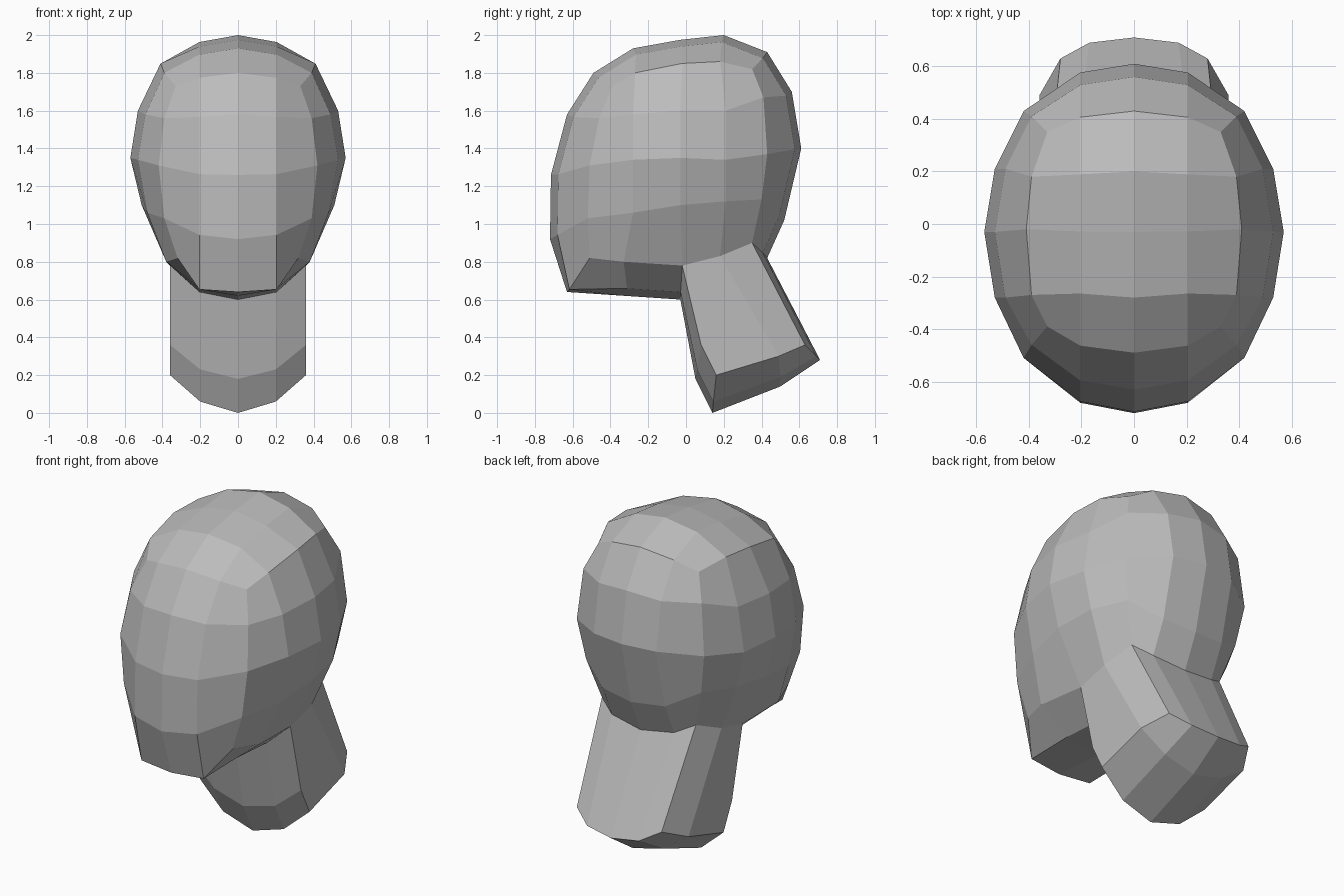
import bpy
import bmesh
from mathutils import Vector

cube = bpy.data.objects.get("Cube")
if cube:
    bpy.data.objects.remove(cube, do_unlink=True)

grey = bpy.data.materials.new("clay_grey")
grey.use_nodes = True
tone = (0.5, 0.5, 0.5, 1)
grey.diffuse_color = tone
grey.node_tree.nodes["Principled BSDF"].inputs["Base Color"].default_value = tone

bm = bmesh.new()


def face(*verts):
    bm.faces.new(verts)


def strip(row_a, row_b):
    """Bridge two equally long rows of vertices with quads."""
    for i in range(len(row_a) - 1):
        face(row_a[i], row_a[i + 1], row_b[i + 1], row_b[i])


# Centre profile (y, z): chin, up the face, over the crown, down the nape, under the jaw
# None marks the spot under the skull where the neck is joined
profile = [(-.63, .64), (-.72, .92), (-.715, 1.26), (-.63, 1.58),
           (-.49, 1.80), (-.28, 1.93), (-.03, 1.975), (.20, 2.0),
           (.43, 1.91), (.56, 1.70), (.61, 1.40), (.52, 1.02),
           (.43, .82), None, (-.03, .60), (-.33, .62)]

# Outer rim of the side of the head (x, y, z), in the same order
side_rim = [(.32, -.51, .82), (.39, -.52, 1.03), (.42, -.51, 1.31), (.39, -.46, 1.56),
            (.33, -.39, 1.73), (.39, -.27, 1.80), (.41, -.02, 1.85), (.39, .18, 1.86),
            (.33, .35, 1.82), (.39, .41, 1.67), (.42, .43, 1.37), (.38, .40, 1.13),
            (.31, .35, .90), (.36, .18, .83), (.36, -.02, .78), (.38, -.33, .80)]

centre = Vector((0, 0, 1.33))
ring0, ring1 = [], []
for i, p in enumerate(profile):
    if p is None:
        ring0.append(None)
        ring1.append(None)
        continue
    mid = Vector((0, *p))
    shrink = .98 if i == 0 else .945
    inner = centre + (mid - centre) * shrink
    inner.x = .205
    ring0.append(bm.verts.new(mid))
    ring1.append(bm.verts.new(inner))
ring2 = [bm.verts.new(p) for p in side_rim]

# Bands of the skull, leaving the neck opening free
for a, b in ((ring0, ring1), (ring1, ring2)):
    strip(a[:13], b[:13])
    strip(a[14:] + a[:1], b[14:] + b[:1])

# Side of the head: rows run front to back, from jaw to temple
bulge = [((.48, 1.06), (.51, 1.10), (.48, 1.12)),
         ((.53, 1.34), (.57, 1.35), (.53, 1.34)),
         ((.49, 1.58), (.53, 1.60), (.49, 1.60))]
rows = [[ring2[0], ring2[15], ring2[14], ring2[13], ring2[12]]]
for i, row in enumerate(bulge):
    inside = [bm.verts.new((x, y, z)) for (x, z), y in zip(row, (-.28, -.03, .21))]
    rows.append([ring2[i + 1], *inside, ring2[11 - i]])
rows.append(ring2[4:9])
for low, high in zip(rows, rows[1:]):
    strip(low, high)

# Neck: rows from the throat, under the cut end, to the back
neck_rows = [[(0, .05, .18), (.2, .06, .23), (.36, .08, .36)],
             [(0, .14, .0), (.2, .145, .06), (.36, .16, .2)],
             [(0, .50, .14), (.2, .50, .19), (.36, .49, .30)],
             [(0, .71, .28), (.17, .69, .30), (.28, .63, .36)]]
throat, front, under, back = [[bm.verts.new(p) for p in r] for r in neck_rows]
jaw = [ring0[14], ring1[14], ring2[14]]
nape = [ring0[12], ring1[12], ring2[12]]
for a, b in ((jaw, throat), (throat, front), (front, under), (under, back), (back, nape)):
    strip(a, b)
face(ring2[14], ring2[13], under[2], front[2], throat[2])
face(ring2[13], ring2[12], back[2], under[2])

bmesh.ops.recalc_face_normals(bm, faces=bm.faces)
mesh = bpy.data.meshes.new("head_and_neck")
bm.to_mesh(mesh)
bm.free()
mesh.materials.append(grey)

head = bpy.data.objects.new("head_and_neck", mesh)
bpy.context.collection.objects.link(head)
mirror = head.modifiers.new("mirror", 'MIRROR')
mirror.use_clip = True
